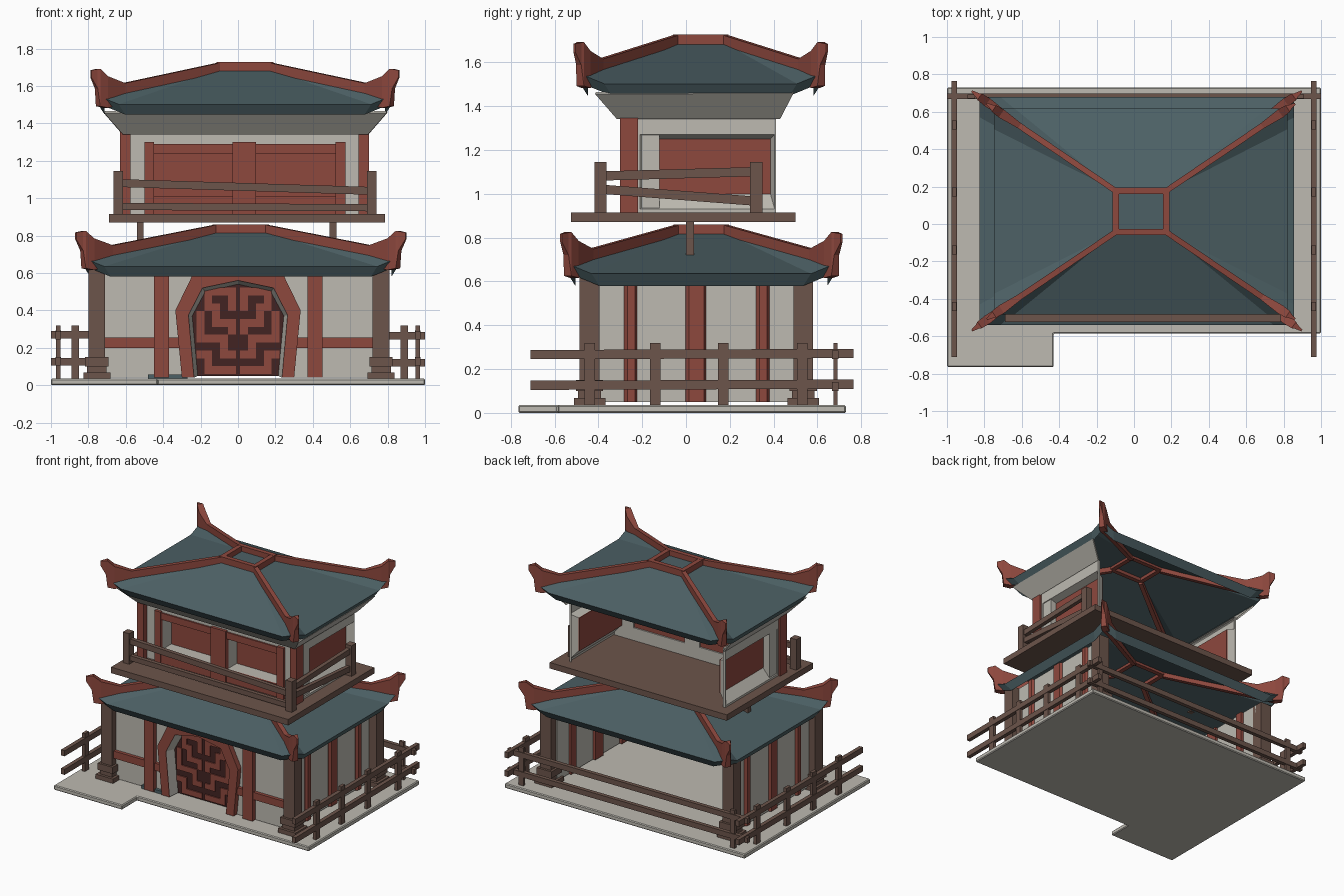
import bpy
import bmesh
from mathutils import Vector

if "Cube" in bpy.data.objects:
    bpy.data.objects.remove(bpy.data.objects["Cube"])


def material(name, r, g, b):
    m = bpy.data.materials.new(name)
    m.use_nodes = True
    m.diffuse_color = (r, g, b, 1)
    m.node_tree.nodes["Principled BSDF"].inputs["Base Color"].default_value = (r, g, b, 1)
    return m


plaster = material("pale plaster", .51, .49, .44)
teal = material("teal tile", .073, .118, .13)
red = material("red lacquer", .27, .065, .048)
wood = material("brown wood", .15, .09, .07)
maroon = material("dark maroon", .055, .017, .016)


def finish(name, bm, mat):
    bmesh.ops.recalc_face_normals(bm, faces=bm.faces)
    mesh = bpy.data.meshes.new(name)
    bm.to_mesh(mesh)
    bm.free()
    mesh.materials.append(mat)
    obj = bpy.data.objects.new(name, mesh)
    bpy.context.collection.objects.link(obj)
    return obj


def part(name, mat, solids):
    """Join several extruded outlines, each an (outline, vector) pair."""
    bm = bmesh.new()
    for outline, vec in solids:
        low = [bm.verts.new(p) for p in outline]
        high = [bm.verts.new(Vector(p) + Vector(vec)) for p in outline]
        bm.faces.new(low)
        bm.faces.new(high[::-1])
        for i in range(len(low)):
            j = (i + 1) % len(low)
            bm.faces.new((low[i], low[j], high[j], high[i]))
    return finish(name, bm, mat)


def loft(name, mat, lofts, closed=True, caps=False):
    """Join several skins, each stretched over a list of matching rings."""
    bm = bmesh.new()
    for rings in lofts:
        rings = [[bm.verts.new(p) for p in ring] for ring in rings]
        n = len(rings[0])
        for a, b in zip(rings, rings[1:]):
            for i in range(n if closed else n - 1):
                j = (i + 1) % n
                bm.faces.new((a[i], a[j], b[j], b[i]))
        if caps:
            bm.faces.new(rings[0])
            bm.faces.new(rings[-1])
    return finish(name, bm, mat)


def box(x0, x1, y0, y1, z0, z1):
    return [(x0, y0, z0), (x1, y0, z0), (x1, y1, z0), (x0, y1, z0)], (0, 0, z1 - z0)


def block(x, y, half, z0, z1):
    return box(x - half, x + half, y - half, y + half, z0, z1)


def xz(points, y0, y1):
    return [(x, y0, z) for x, z in points], (0, y1 - y0, 0)


def yz(points, x0, x1):
    return [(x0, y, z) for y, z in points], (x1 - x0, 0, 0)


def slope(a, za, b, zb, h):
    """Outline of a slightly tilted rail."""
    return [(a, za), (b, zb), (b, zb + h), (a, za + h)]


# Ground slab with a projecting front corner
slab = part("ground_slab", plaster, [(
    [(-1, .73, 0), (-1, -.765, 0), (-.43, -.765, 0), (-.43, -.585, 0), (1, -.585, 0), (1, .73, 0)],
    (0, 0, .035))])
bevel = slab.modifiers.new("edge", "BEVEL")
bevel.width = .006
bevel.segments = 1
part("entry_tile", teal, [box(-.48, -.27, -.465, -.42, .03, .058)])

# Lower storey columns on stepped feet
solids = []
for x in (-.755, .765):
    for y in (-.44, .535):
        solids += [block(x, y, .045, .035, .62), block(x, y, .072, .035, .068),
                   block(x, y, .052, .068, .1), block(x, y, .062, .1, .15)]
part("lower_columns", wood, solids)


# Arched doorway: red surround, splayed plaster jamb, dark door, lattice
def arch(half):
    return half + [(-x, z) for x, z in reversed(half) if x]


outer = arch([(.30, .04), (.335, .4), (.245, .585)])
inner = arch([(.235, .04), (.265, .375), (.19, .52), (0, .56)])
leaf = arch([(.215, .05), (.245, .37), (.175, .5), (0, .54)])
part("door_surround", red, [xz(outer + inner[::-1], -.48, -.43)])
loft("door_jamb", plaster, [[xz(inner, -.475, 0)[0], xz(leaf, -.40, 0)[0]]], closed=False)
part("door_leaf", maroon, [xz(leaf, -.405, -.39)])
rows = ["####.", "...#.", "##.##", ".#...", ".####", "#...#",
        "###.#", "..#.#", "#.##.", "#..#.", "####."]
cell = .042
solids = []
for r, row in enumerate(rows):
    for c, mark in enumerate(row):
        if mark == "#":
            for s in (-1, 1):
                xs = sorted((s * (.012 + c * cell), s * (.012 + (c + 1) * cell)))
                z = .06 + r * cell
                solids.append(box(xs[0], xs[1], -.413, -.404, z, z + cell))
part("door_lattice", red, solids)

# Lower storey walls with red posts and beams
part("lower_front_wall", plaster,
     [xz([(-.73, .04), (-.73, .62), (.74, .62), (.74, .04)] + inner, -.44, -.41)])
for side, x, s in (("right", -.73, -1), ("left", .73, 1)):
    part("lower_wall_" + side, plaster, [box(x - .02, x + .02, -.42, .52, .05, .62)])
    part("wall_posts_" + side, red, [
        ([(x - s * .04, y - w, .05), (x + s * .025, y - w, .05), (x + s * .04, y - w + .015, .05),
          (x + s * .04, y + w - .01, .05), (x + s * .025, y + w, .05), (x - s * .04, y + w, .05)],
         (0, 0, .57)) for y, w in ((-.253, .03), (.045, .047), (.35, .03))])
part("front_timbers", red,
     [box(x - .04, x + .04, -.475, -.43, .04, .61) for x in (-.41, .412)]
     + [box(-.72, -.28, -.465, -.43, .2, .255), box(.29, .73, -.465, -.43, .2, .255)])

# Garden fences on both sides and along the back
for side, x in (("right", -.962), ("left", .962)):
    solids = [yz(slope(-.71, z, .765, z + .005, .042), x - .015, x + .015) for z in (.105, .245)]
    solids += [box(x - .012, x + .012, y - .024, y + .024, .035, .32) for y in (-.44, -.14, .17, .53)]
    part("side_fence_" + side, wood, solids)
solids = [xz(slope(-1, z + .005, 1, z, .04), .667, .697) for z in (.1, .245)]
solids += [box(x - .02, x + .02, .672, .692, .035, .32) for x in (-.87, .89)]
part("back_fence", wood, solids)


# Hipped hollow roof with raised corners, ridge fins and a square crown
def roof(name, cx, cy, hx, hy, z0):
    fx, fy, inset = .135, .11, .11
    signs = [(-1, -1), (1, -1), (1, 1), (-1, 1)]
    bm = bmesh.new()

    def vert(x, y, z):
        return bm.verts.new((cx + x, cy + y, z0 + z))

    top = [vert(sx * fx, sy * fy, .24) for sx, sy in signs]
    bm.faces.new(top)
    rings = []
    for drop, shrink in ((.055, 0), (0, .035)):
        ex, ey = hx - shrink, hy - shrink
        rings.append([(vert(sx * (ex - inset), sy * ey, drop),
                       vert(sx * ex, sy * ey, drop + .045),
                       vert(sx * ex, sy * (ey - inset), drop)) for sx, sy in signs])
    eave, lip = rings
    for i in range(4):
        j = (i + 1) % 4
        k = i % 2 * 2
        bm.faces.new((top[i], top[j], eave[j][k], eave[i][k]))
        bm.faces.new((eave[i][k], eave[j][k], lip[j][k], lip[i][k]))
        for k in (0, 1):
            bm.faces.new((top[i], eave[i][k], eave[i][k + 1]))
            bm.faces.new((eave[i][k], eave[i][k + 1], lip[i][k + 1], lip[i][k]))
    finish(name + "_tiles", bm, teal)

    # Ridge stations: distance to the corner, lower height, upper height, half width
    stations = [(0, .2, .278, .015), (.79, .06, .168, .016), (.94, .036, .205, .025),
                (1, .045, .245, .021), (1.015, .14, .243, .014), (1.06, .2, .237, .005)]
    fins = []
    for sx, sy in signs:
        run = Vector((sx * (hx - fx), sy * (hy - fy), 0))
        across = Vector((-run.y, run.x, 0)).normalized()
        start = Vector((cx + sx * fx, cy + sy * fy, z0))
        rings = []
        for d, low, high, w in stations:
            p = start + run * d
            rings.append([p + across * (s * w) + Vector((0, 0, z))
                          for s, z in ((-1, low), (1, low), (1, high), (-1, high))])
        fins.append(rings)
    loft(name + "_ridges", red, fins, caps=True)

    w = .017
    solids = [box(cx - fx - w, cx + fx + w, cy + s * fy - w, cy + s * fy + w, z0 + .215, z0 + .28)
              for s in (-1, 1)]
    solids += [box(cx + s * fx - w, cx + s * fx + w, cy - fy, cy + fy, z0 + .215, z0 + .279)
               for s in (-1, 1)]
    part(name + "_crown", red, solids)


roof("lower_roof", .015, .07, .84, .61, .58)
roof("upper_roof", .037, .067, .785, .55, 1.447)

# Balcony deck, its struts and its railing
part("balcony_deck", wood, [box(-.69, .785, -.525, .5, .87, .915)])
part("deck_struts", wood, [box(x - .018, x + .018, 0, .036, .71, .88) for x in (-.522, .508)])
solids = [box(x - .026, x + .026, y - .028, y + .028, .91, 1.145)
          for x, y in ((-.64, -.39), (.715, -.39), (.715, .32))]
solids += [xz(slope(-.64, 1.06, .715, 1.018, .042), -.405, -.375),
           xz(slope(-.64, .937, .715, .93, .038), -.405, -.375),
           yz(slope(-.39, 1.06, .32, 1.08, .042), .70, .73),
           yz(slope(-.39, 1.0, .32, .945, .042), .70, .73)]
part("balcony_railing", wood, solids)

# Upper storey front: plaster wall, deep openings, red frame and screens
back, front, top = -.12, -.26, 1.36
openings = [(-.45, -.03), (.095, .52)]
solids = [box(a, b, front, back, .91, top) for a, b in ((-.61, -.45), (-.03, .095), (.52, .68))]
for a, b in openings:
    solids += [box(a, b, front, back, 1.24, top), box(a, b, front, back, .91, 1.01)]
part("upper_front_wall", plaster, solids)
part("window_screens", red, [box(a, b, -.15, -.13, 1.0, 1.25) for a, b in openings])
solids = [box(a, b, -.282, -.25, .91, 1.3) for a, b in ((-.5, -.45), (-.03, .095), (.52, .575))]
for a, b in openings:
    solids += [box(a, b, -.272, -.25, 1.24, 1.29), box(a, b, -.272, -.25, .91, 1.01)]
part("window_frame", red, solids)
part("upper_corner_posts", red, [box(x - .028, x + .028, -.302, -.22, .91, 1.37) for x in (-.603, .672)])


# Upper storey sides: thin plaster surround splayed in to a red panel
def side_ring(x, y0, y1, z0, z1):
    return [(x, y0, z0), (x, y1, z0), (x, y1, z1), (x, y0, z1)]


for side, x, s in (("right", -.615, -1), ("left", .685, 1)):
    inset = x - s * .06
    loft("upper_wall_" + side, plaster, [[
        side_ring(x - s * .02, -.25, .41, .91, 1.36), side_ring(x, -.25, .41, .91, 1.36),
        side_ring(x, -.21, .405, .93, 1.27), side_ring(inset, -.14, .385, 1.0, 1.25)]])
    part("side_panel_" + side, red, [box(inset - .006, inset + .006, -.14, .385, 1.0, 1.25)])

# Flared plaster cornice under the upper eaves, open at the back
cornice = loft("upper_cornice", plaster, [[
    [(-.61, .43, 1.35), (-.61, -.31, 1.35), (.69, -.31, 1.35), (.69, .43, 1.35)],
    [(-.71, .49, 1.465), (-.71, -.41, 1.465), (.79, -.41, 1.465), (.79, .49, 1.465)]]], closed=False)
thick = cornice.modifiers.new("thickness", "SOLIDIFY")
thick.thickness = .012
